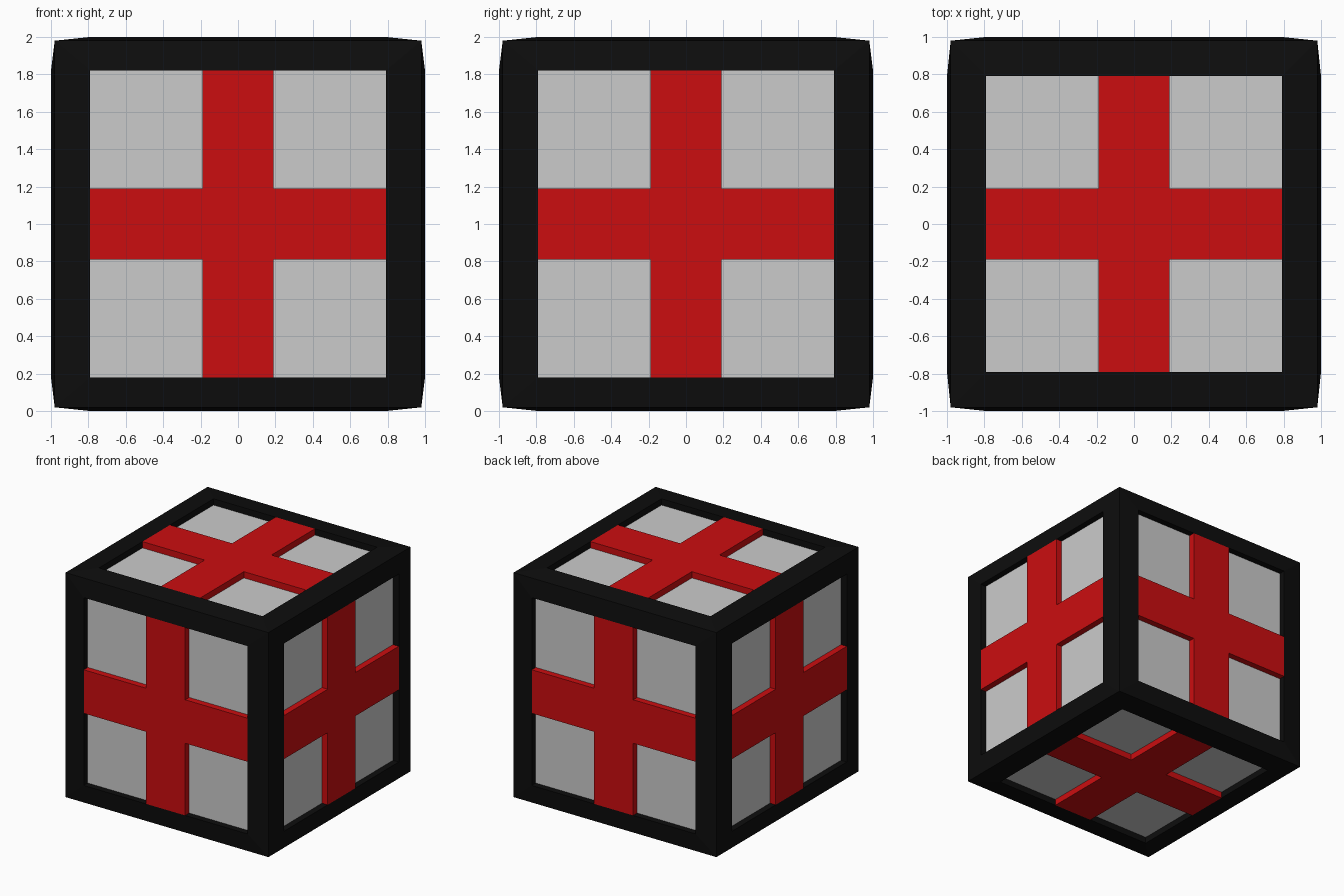
import bpy
import bmesh
from mathutils import Vector

if "Cube" in bpy.data.objects:
    bpy.data.objects.remove(bpy.data.objects["Cube"])

CORNER = 0.98        # half size at the cube corners
RIM = 1.0            # distance of rims and cross tops from the centre
FLOOR = 0.945        # distance of the recessed panels
ARM = 0.19           # half width of a cross arm
CENTRE = Vector((0, 0, 1))


def material(name, rgb):
    m = bpy.data.materials.new(name)
    m.diffuse_color = (*rgb, 1)
    m.use_nodes = True
    m.node_tree.nodes["Principled BSDF"].inputs["Base Color"].default_value = m.diffuse_color
    return m


def make_object(name, bm, mat=None):
    bmesh.ops.remove_doubles(bm, verts=bm.verts, dist=1e-5)
    mesh = bpy.data.meshes.new(name)
    bm.to_mesh(mesh)
    bm.free()
    if mat:
        mesh.materials.append(mat)
    ob = bpy.data.objects.new(name, mesh)
    bpy.context.collection.objects.link(ob)
    return ob


def ring(bm, side, points, d):
    """Verts of a 2D outline laid on one cube side, d away from the centre."""
    n, u, v = side
    return [bm.verts.new(CENTRE + u * a + v * b + n * d) for a, b in points]


def bridge(bm, outer, inner):
    k = len(outer)
    for i in range(k):
        j = (i + 1) % k
        bm.faces.new((outer[i], outer[j], inner[j], inner[i]))


def rect(a, b):
    return [(-a, -b), (a, -b), (a, b), (-a, b)]


def cross_outline(a, b, w):
    return [(-w, -b), (w, -b), (w, -w), (a, -w), (a, w), (w, w),
            (w, b), (-w, b), (-w, w), (-a, w), (-a, -w), (-w, -w)]


X, Y, Z = Vector((1, 0, 0)), Vector((0, 1, 0)), Vector((0, 0, 1))
# name: (normal, across, up), half width and half height of the opening
sides = {
    "front": ((-Y, X, Z), 0.79, 0.82),
    "back": ((Y, -X, Z), 0.79, 0.82),
    "right": ((X, Y, Z), 0.79, 0.82),
    "left": ((-X, -Y, Z), 0.79, 0.82),
    "top": ((Z, X, Y), 0.79, 0.79),
    "bottom": ((-Z, X, -Y), 0.79, 0.79),
}

black = material("black", (0.004, 0.004, 0.004))
red = material("red", (0.6, 0.004, 0.005))

frame = bmesh.new()
for name, (side, a, b) in sides.items():
    # frame: slightly sloped border and the walls of the recess
    outer = ring(frame, side, rect(CORNER, CORNER), CORNER)
    rim = ring(frame, side, rect(a, b), RIM)
    base = ring(frame, side, rect(a, b), FLOOR)
    bridge(frame, outer, rim)
    bridge(frame, rim, base)

    # grey recessed panel
    bm = bmesh.new()
    bm.faces.new(ring(bm, side, rect(a, b), FLOOR))
    make_object(name + "_panel", bm)

    # raised red cross
    bm = bmesh.new()
    outline = cross_outline(a, b, ARM)
    low = ring(bm, side, outline, FLOOR)
    high = ring(bm, side, outline, RIM)
    bridge(bm, low, high)
    bm.faces.new(high)
    make_object(name + "_cross", bm, red)

make_object("cube_frame", frame, black)
